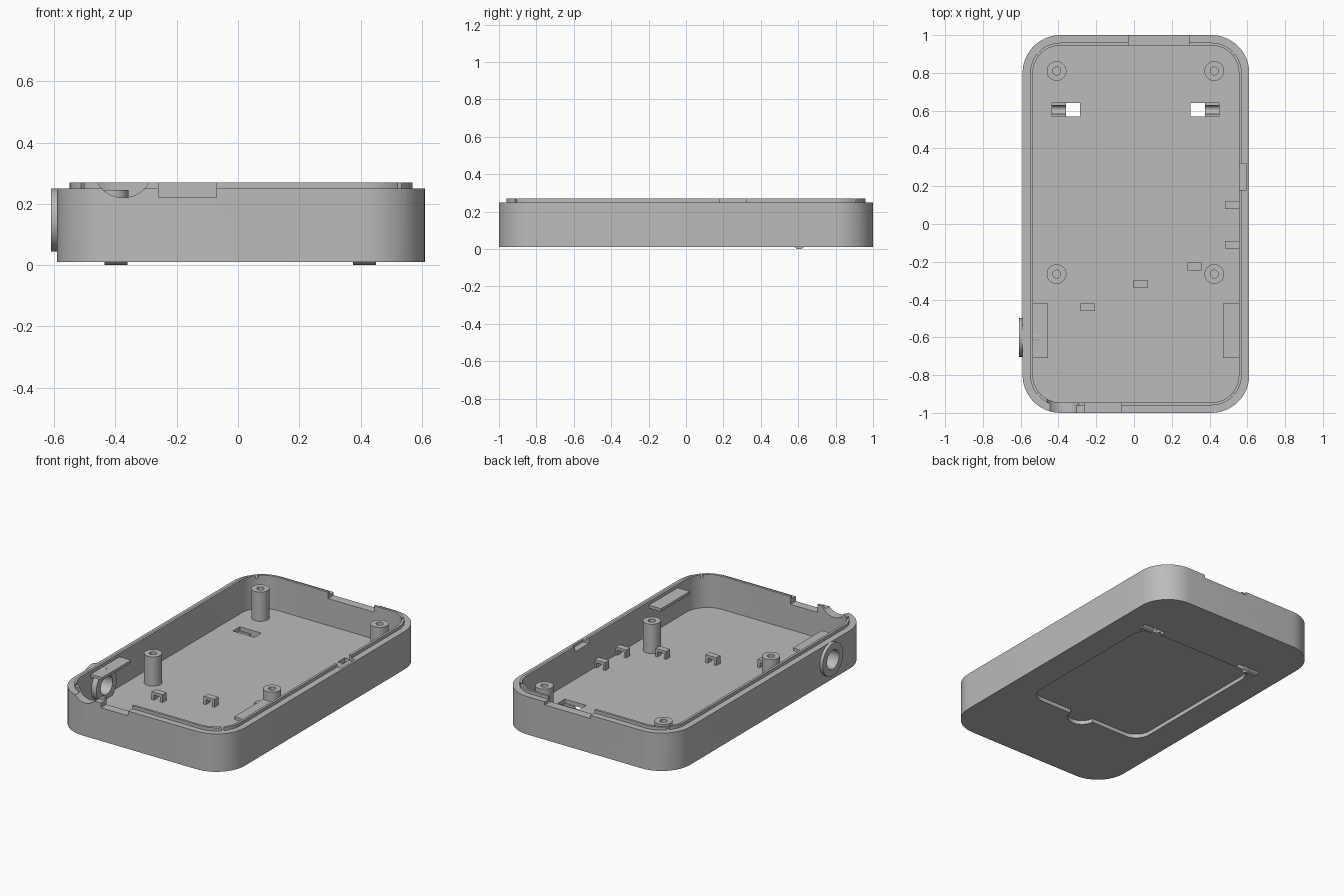
import bpy, bmesh, math
from mathutils import Matrix, Vector

cube = bpy.data.objects.get("Cube")
if cube:
    bpy.data.objects.remove(cube, do_unlink=True)

grey = bpy.data.materials.new("plain grey")
grey.use_nodes = True
COLOUR = (0.5, 0.5, 0.5, 1)
grey.diffuse_color = COLOUR
grey.node_tree.nodes["Principled BSDF"].inputs["Base Color"].default_value = COLOUR

CX = 0.01      # the case is slightly off centre because of the socket ring
FLOOR = 0.06
RIM = 0.25
LIP = 0.27


def make(name, bm):
    bmesh.ops.recalc_face_normals(bm, faces=bm.faces)
    mesh = bpy.data.meshes.new(name)
    bm.to_mesh(mesh)
    bm.free()
    mesh.materials.append(grey)
    ob = bpy.data.objects.new(name, mesh)
    bpy.context.collection.objects.link(ob)
    return ob


def rounded_rect(x0, x1, y0, y1, r, z, steps=12):
    pts = []
    corners = ((x1 - r, y1 - r), (x0 + r, y1 - r), (x0 + r, y0 + r), (x1 - r, y0 + r))
    for q, (cx, cy) in enumerate(corners):
        for i in range(steps + 1):
            a = math.pi / 2 * (q + i / steps)
            pts.append((cx + r * math.cos(a), cy + r * math.sin(a), z))
    return pts


def circle(r, z, n=40):
    return [(r * math.cos(math.tau * i / n), r * math.sin(math.tau * i / n), z) for i in range(n)]


def loft(name, loops, closed=False, matrix=Matrix()):
    """Skin a stack of loops; cap the ends, or join last to first."""
    bm = bmesh.new()
    rings = [[bm.verts.new(matrix @ Vector(p)) for p in loop] for loop in loops]
    pairs = list(zip(rings, rings[1:]))
    if closed:
        pairs.append((rings[-1], rings[0]))
    else:
        bm.faces.new(rings[0])
        bm.faces.new(rings[-1])
    for a, b in pairs:
        for i in range(len(a)):
            j = (i + 1) % len(a)
            bm.faces.new((a[i], a[j], b[j], b[i]))
    return make(name, bm)


def box(name, x, y, z, matrix=Matrix()):
    loops = [[(x[0], y[0], h), (x[1], y[0], h), (x[1], y[1], h), (x[0], y[1], h)] for h in z]
    return loft(name, loops, matrix=matrix)


def boolean(ob, other, operation="DIFFERENCE"):
    mod = ob.modifiers.new("bool", "BOOLEAN")
    mod.operation, mod.object, mod.solver = operation, other, "EXACT"
    bpy.context.view_layer.update()
    graph = bpy.context.evaluated_depsgraph_get()
    mesh = bpy.data.meshes.new_from_object(ob.evaluated_get(graph))
    ob.modifiers.clear()
    ob.data = mesh
    bpy.data.objects.remove(other, do_unlink=True)


def turned(x, y, z, axis):
    return Matrix.Translation((x, y, z)) @ Matrix.Rotation(math.pi / 2, 4, axis)


# Tray: outer wall, stepped rim with lip, inner wall and floor
def wall(inset, z):
    return rounded_rect(CX - 0.6 + inset, CX + 0.6 - inset, inset - 1, 1 - inset, 0.2 - inset, z)


case = loft("case_shell", [wall(0, 0.01), wall(0, RIM), wall(0.04, RIM),
                           wall(0.04, LIP), wall(0.055, LIP), wall(0.055, FLOOR)])

# Rim notches: front, back and side
boolean(case, box("cut", (-0.26, -0.07), (-1.1, -0.9), (0.22, 0.4)))
boolean(case, box("cut", (-0.03, 0.29), (0.9, 1.1), (0.23, 0.4)))
boolean(case, box("cut", (0.5, 0.595), (0.18, 0.32), (0.235, 0.4)))

# Round cable notch in the front wall
boolean(case, loft("cut", [circle(0.097, -0.1), circle(0.097, 0.1)],
                   matrix=turned(-0.375, -1, 0.317, "X")))

# Narrow slits through the lip at the corners
for sx in (-1, 1):
    for sy in (-1, 1):
        m = Matrix.Translation((CX + sx * 0.523, sy * 0.913, 0)) @ Matrix.Rotation(sx * sy * math.pi / 4, 4, "Z")
        boolean(case, box("cut", (-0.06, 0.06), (-0.008, 0.008), (RIM, 0.4), m))

# Socket hole in the side wall
boolean(case, loft("cut", [circle(0.06, -0.1), circle(0.06, 0.1)],
                   matrix=turned(-0.56, -0.6, 0.147, "Y")))

# Shallow hatch recess underneath with a thumb notch
boolean(case, loft("cut", [rounded_rect(-0.41, 0.43, -0.45, 0.6, 0.1, z) for z in (-0.1, 0.035)]))
boolean(case, loft("cut", [circle(0.085, z) for z in (-0.1, 0.035)],
                   matrix=Matrix.Translation((0.03, -0.445, 0))))

# Hatch slots, each half covered by a curved catch
for side, hole, catch in (("right", (-0.435, -0.285), (-0.435, -0.36)),
                          ("left", (0.3, 0.45), (0.375, 0.45))):
    boolean(case, box("cut", hole, (0.57, 0.64), (-0.1, 0.2)))
    arc = []
    for r, order in ((0.035, range(13)), (0.023, range(12, -1, -1))):
        arc += [(r * math.cos(math.pi * (1 + i / 12)), r * math.sin(math.pi * (1 + i / 12))) for i in order]
    loft(side + "_hatch_catch", [[(x, 0.605 + y, 0.035 + z) for y, z in arc] for x in catch])

# Socket ring around the side hole
loft("socket_ring", [circle(0.103, -0.05), circle(0.103, 0.06), circle(0.06, 0.06), circle(0.06, -0.05)],
     closed=True, matrix=turned(-0.56, -0.6, 0.147, "Y"))

# Screw posts with blind holes
for x, sx in ((-0.41, "right"), (0.425, "left")):
    for y, sy in ((0.81, "back"), (-0.265, "front")):
        loft(f"{sy}_{sx}_screw_post",
             [circle(0.052, FLOOR - 0.01), circle(0.052, 0.245), circle(0.021, 0.245), circle(0.021, 0.1)],
             matrix=Matrix.Translation((x, y, 0)))

# Ledge plates high on both side walls
box("right_ledge", (-0.55, -0.455), (-0.71, -0.42), (0.23, 0.248))
box("left_ledge", (0.47, 0.57), (-0.71, -0.42), (0.23, 0.248))

# Small bridge-shaped cable guides on the floor
guides = ((0.52, 0.1), (0.52, -0.11), (0.32, -0.225), (0.035, -0.32), (-0.245, -0.44))
for i, (x, y) in enumerate(guides):
    top, under, low = FLOOR + 0.05, FLOOR + 0.032, FLOOR - 0.005
    shape = [(-0.038, low), (-0.038, top), (0.038, top), (0.038, low),
             (0.022, low), (0.022, under), (-0.022, under), (-0.022, low)]
    loft(f"cable_guide_{i + 1}", [[(x + u, y + v, z) for u, z in shape] for v in (-0.02, 0.02)])

# Small peg inside the front wall
box("front_peg", (-0.31, -0.262), (-0.985, -0.945), (0.18, 0.24))

# Smooth the curved sides and keep the edges crisp
bpy.ops.object.select_all(action="DESELECT")
for ob in bpy.context.collection.objects:
    if ob.type == "MESH":
        ob.select_set(True)
        bpy.context.view_layer.objects.active = ob
bpy.ops.object.shade_smooth_by_angle(angle=math.radians(30))
